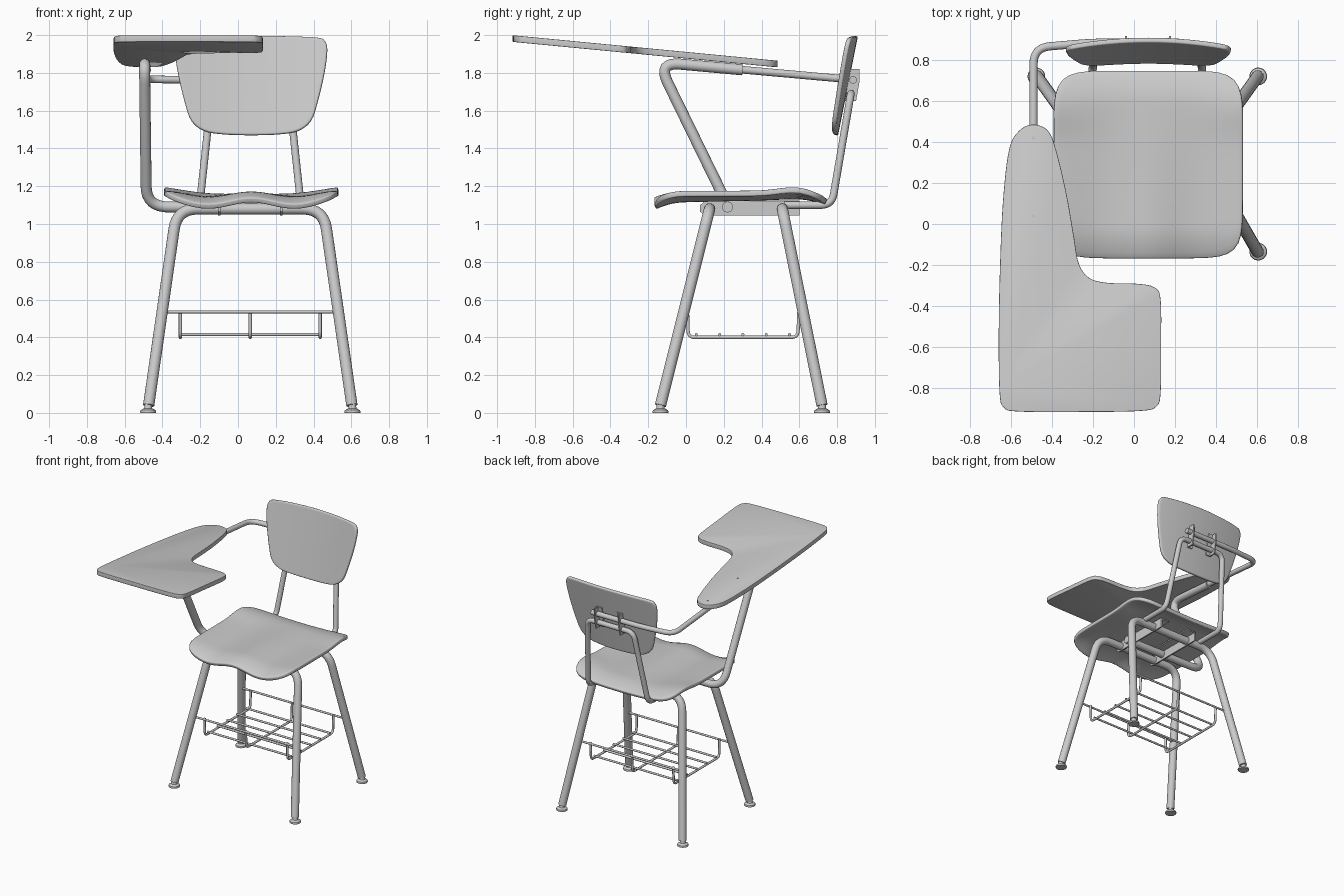
import bpy, bmesh, math
from mathutils import Vector

if "Cube" in bpy.data.objects:
    bpy.data.objects.remove(bpy.data.objects["Cube"])

CX, CY = 0.065, 0.29          # middle of the chair (the desk sits off to one side)

def finish(ob, bevel=0):
    if bevel:
        m = ob.modifiers.new("bevel", 'BEVEL')
        m.width, m.segments, m.limit_method = bevel, 3, 'ANGLE'
        m.angle_limit = math.radians(50)
    bpy.ops.object.select_all(action='DESELECT')
    ob.select_set(True)
    bpy.context.view_layer.objects.active = ob
    bpy.ops.object.convert(target='MESH')
    bpy.ops.object.shade_smooth_by_angle(angle=math.radians(40))
    return bpy.context.object

def from_bmesh(name, bm):
    me = bpy.data.meshes.new(name)
    bm.to_mesh(me)
    bm.free()
    ob = bpy.data.objects.new(name, me)
    bpy.context.collection.objects.link(ob)
    return ob

def fillet(pts, cut, steps=8):
    """Round the inner corners of a path."""
    pts = [Vector(p) for p in pts]
    out = [pts[0]]
    for a, b, c in zip(pts, pts[1:], pts[2:]):
        p, q = b + (a - b).normalized() * cut, b + (c - b).normalized() * cut
        for i in range(steps + 1):
            t = i / steps
            out.append(p * (1 - t) ** 2 + b * 2 * t * (1 - t) + q * t * t)
    return out + [pts[-1]]

def tube(name, pts, r, cut=0.1, res=6):
    cu = bpy.data.curves.new(name, 'CURVE')
    cu.dimensions, cu.bevel_depth, cu.bevel_resolution, cu.use_fill_caps = '3D', r, res, True
    path = fillet(pts, cut)
    sp = cu.splines.new('POLY')
    sp.points.add(len(path) - 1)
    for s, p in zip(sp.points, path):
        s.co = (*p, 1)
    ob = bpy.data.objects.new(name, cu)
    bpy.context.collection.objects.link(ob)
    return finish(ob)

def smooth_loop(pts, steps=6):
    """Closed Catmull-Rom outline."""
    n, out = len(pts), []
    for i in range(n):
        a, b, c, d = (Vector(pts[(i + k) % n]) for k in (-1, 0, 1, 2))
        for k in range(steps):
            t = k / steps
            out.append(0.5 * (2 * b + (c - a) * t + (2 * a - 5 * b + 4 * c - d) * t * t
                              + (3 * b - a - 3 * c + d) * t ** 3))
    return out

def shell(name, outline, centre, surface, thick, rings=16):
    """Curved panel: concentric rings of the outline laid on a surface."""
    bm, c, n = bmesh.new(), Vector(centre), len(outline)
    mid, prev = bm.verts.new(surface(*c)), None
    for k in range(1, rings + 1):
        ring = [bm.verts.new(surface(*(c + (p - c) * k / rings))) for p in outline]
        for i in range(n):
            j = (i + 1) % n
            bm.faces.new((prev[i], ring[i], ring[j], prev[j]) if prev else (mid, ring[i], ring[j]))
        prev = ring
    ob = from_bmesh(name, bm)
    m = ob.modifiers.new("thickness", 'SOLIDIFY')
    m.thickness, m.offset = thick, -1
    return finish(ob, 0.008)

def prism(name, loop, offset, bevel=0):
    bm = bmesh.new()
    f = bm.faces.new([bm.verts.new(p) for p in loop])
    new = bmesh.ops.extrude_face_region(bm, geom=[f])['geom']
    bmesh.ops.translate(bm, vec=offset, verts=[v for v in new if isinstance(v, bmesh.types.BMVert)])
    bmesh.ops.recalc_face_normals(bm, faces=bm.faces[:])
    return finish(from_bmesh(name, bm), bevel)

def box(name, x0, x1, y0, y1, z0, z1):
    return prism(name, [(x0, y0, z0), (x1, y0, z0), (x1, y1, z0), (x0, y1, z0)], (0, 0, z1 - z0), 0.003)

def lathe(name, profile, loc, n=32):
    bm = bmesh.new()
    rows = [[bm.verts.new((r * math.cos(i * math.tau / n) + loc[0],
                           r * math.sin(i * math.tau / n) + loc[1], z + loc[2]))
             for i in range(n)] for r, z in profile]
    for a, b in zip(rows, rows[1:]):
        for i in range(n):
            bm.faces.new((a[i], a[(i + 1) % n], b[(i + 1) % n], b[i]))
    bm.faces.new(rows[0][::-1])
    bm.faces.new(rows[-1])
    return finish(from_bmesh(name, bm))

# Seat: rounded square with dished middle, waved front lip and drooping ends
def seat_surface(x, y):
    s, t = (x - 0.07) / 0.46, (y - CY) / 0.46
    f = (1 - t) / 2
    z = 1.158 + 0.017 * math.cos(math.tau * s) * f + 0.02 * s * s * (1 - f)
    z += 0.018 * math.exp(-((t - 0.6) / 0.25) ** 2) * s * s
    z -= 0.035 * max(0, (-t - 0.65) / 0.35) ** 2 + 0.035 * max(0, (t - 0.65) / 0.35) ** 2
    return x, y, z

seat_loop = []
for i in range(96):
    c, s = math.cos(i * math.tau / 96), math.sin(i * math.tau / 96)
    r = 0.46 * (abs(c) ** 7 + abs(s) ** 7) ** (-1 / 7)
    seat_loop.append(Vector((0.07 + r * c, CY + r * s)))
shell("seat", seat_loop, (0.07, CY), seat_surface, 0.03)

# Backrest: tapered, tilted and curved around the sitter
half = [(0, 1.473), (0.15, 1.478), (0.25, 1.497), (0.315, 1.55), (0.35, 1.65), (0.385, 1.8),
        (0.40, 1.92), (0.388, 1.97), (0.35, 1.988), (0.2, 1.995), (0, 1.998)]
back_loop = smooth_loop([(0.07 + x, z) for x, z in half] + [(0.07 - x, z) for x, z in half[-2:0:-1]], 4)
shell("backrest", back_loop, (0.07, 1.74),
      lambda x, z: (x, 0.826 + 0.2 * (z - 1.7) - 0.036 * ((x - 0.07) / 0.4) ** 2, z), 0.025)

# Writing desk
desk = [(-0.49, 0.485), (-0.56, 0.455), (-0.61, 0.36), (-0.64, 0.1), (-0.655, -0.25), (-0.66, -0.55),
        (-0.656, -0.82), (-0.635, -0.895), (-0.56, -0.915), (-0.26, -0.917), (0.03, -0.912),
        (0.11, -0.89), (0.13, -0.82), (0.132, -0.6), (0.13, -0.37), (0.1, -0.31), (0.02, -0.292),
        (-0.13, -0.287), (-0.22, -0.262), (-0.27, -0.19), (-0.295, -0.05), (-0.33, 0.15),
        (-0.38, 0.36), (-0.42, 0.455)]
desk_z = lambda y: 1.865 + 0.096 * (0.48 - y)
prism("writing_desk", [(x, y, desk_z(y)) for x, y in smooth_loop(desk)], (0, 0, -0.035), 0.003)
for y in (0.42, 0.04):
    lathe("desk_screw", [(0.008, -0.002), (0.008, 0.001)], (-0.49, y, desk_z(y)), 12)

# Legs: two bent tubes, front and rear, with swivel feet
for name, y_foot, y_top in (("front_leg", -0.135, 0.125), ("rear_leg", 0.72, 0.51)):
    tube(name + "s", [(CX - 0.538, y_foot, 0.04), (CX - 0.388, y_top, 1.08),
                      (CX + 0.388, y_top, 1.08), (CX + 0.538, y_foot, 0.04)], 0.03, 0.11)
    for sx in (-1, 1):
        lathe(name + "_foot", [(0.041, 0), (0.043, 0.006), (0.04, 0.014), (0.022, 0.024),
                               (0.02, 0.03), (0.02, 0.06)], (CX + sx * 0.541, y_foot, 0))

# Seat brackets between the two leg frames
for sx in (-1, 1):
    x = CX + sx * 0.17
    loop = [(x, 0.1, 1.045), (x, 0.6, 1.045), (x, 0.6, 1.12), (x, 0.1, 1.12), (x, 0.075, 1.1), (x, 0.075, 1.065)]
    prism("seat_bracket", loop, (-sx * 0.012, 0, 0))
    box("seat_bracket_flange", min(x, x - sx * 0.08), max(x, x - sx * 0.08), 0.16, 0.6, 1.112, 1.124)

# Back frame: one inverted U
side = [(0.268, 0.52, 1.1), (0.268, 0.772, 1.1), (0.205, 0.873, 1.69)]
tube("back_frame", [(CX - x, y, z) for x, y, z in side] + [(CX + x, y, z) for x, y, z in side[::-1]], 0.02, 0.06)

# Backrest clips
for sx in (-1, 1):
    x = 0.068 + sx * 0.113
    prism("backrest_clip", [(x, 0.845, 1.65), (x, 0.9, 1.65), (x, 0.918, 1.75), (x, 0.918, 1.82), (x, 0.862, 1.82)],
          (-sx * 0.01, 0, 0))
    x1 = x - sx * 0.045
    prism("backrest_clip_flange", [(x, 0.842, 1.65), (x1, 0.842, 1.65), (x1, 0.876, 1.82), (x, 0.876, 1.82)],
          (0, 0.008, 0))

# Desk support: thick post from under the seat, thinner arm to the backrest
tube("desk_post", [(0.26, 0.22, 1.09), (-0.485, 0.225, 1.09), (-0.495, -0.15, 1.857),
                   (-0.49, 0.3, 1.816)], 0.029, 0.12)
tube("desk_arm", [(-0.49, 0.27, 1.819), (-0.49, 0.86, 1.766), (-0.2, 0.885, 1.763), (0.22, 0.885, 1.763)], 0.02, 0.08)

# Book rack
for y in (0.0, 0.606):
    tube("rack_rail", [(CX - 0.468, y, 0.535), (CX + 0.468, y, 0.535)], 0.008, res=3)
for dx in (-0.37, 0, 0.37):
    x = CX + dx
    tube("rack_hoop", [(x, 0.008, 0.542), (x, 0.012, 0.4), (x, 0.592, 0.4), (x, 0.598, 0.542)], 0.009, 0.035, 3)
for i in range(5):
    y = 0.054 + i * 0.1235
    tube("rack_rod", [(CX - 0.375, y, 0.415), (CX + 0.375, y, 0.415)], 0.008, res=3)
